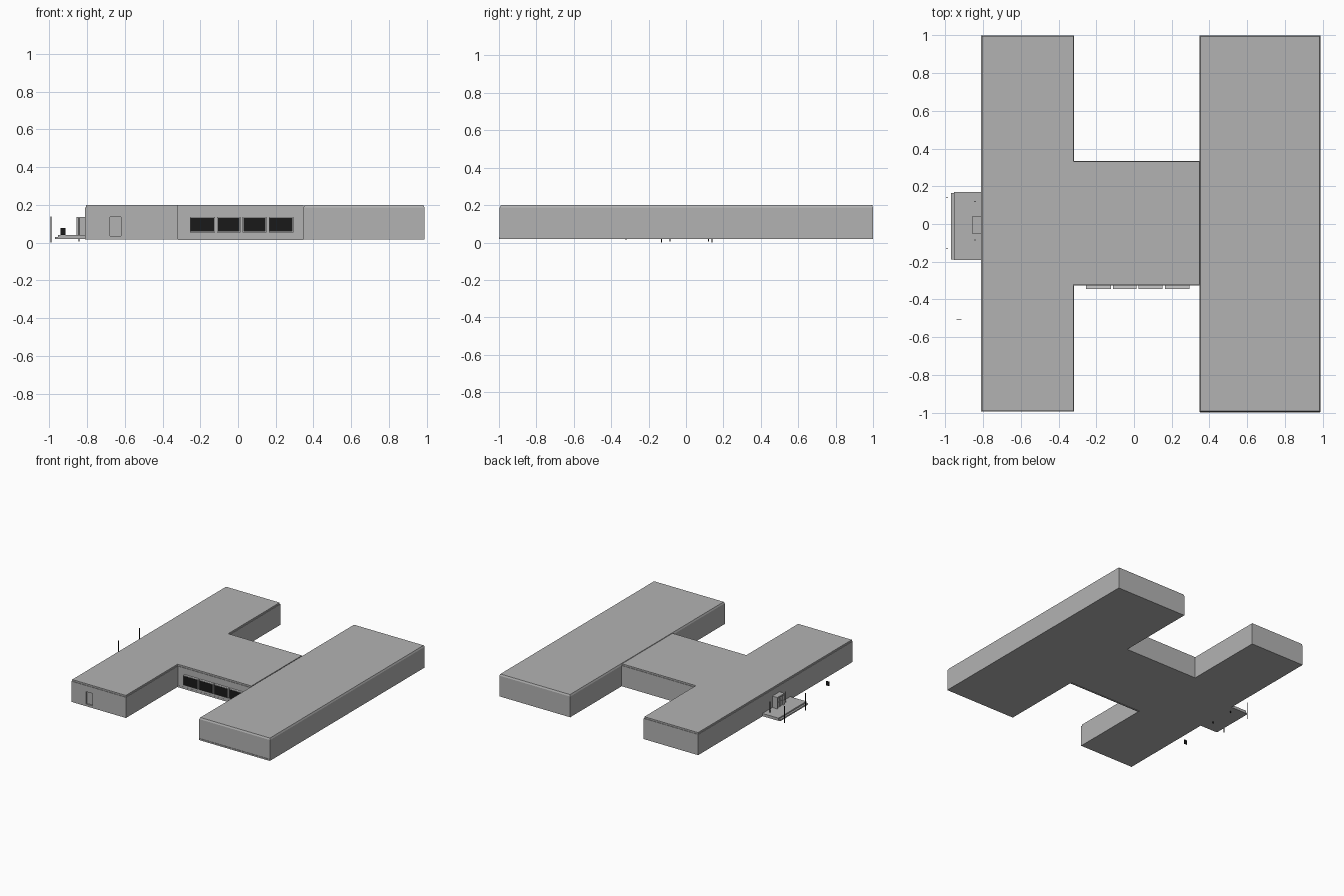
import bpy, bmesh

if "Cube" in bpy.data.objects:
    bpy.data.objects.remove(bpy.data.objects["Cube"])


def material(name, v):
    m = bpy.data.materials.new(name)
    m.diffuse_color = (v, v, v, 1)
    m.use_nodes = True
    m.node_tree.nodes["Principled BSDF"].inputs["Base Color"].default_value = m.diffuse_color
    return m


WALL = material("wall_grey", 0.45)
DARK = material("dark", 0.01)


def add_bmesh(name, bm, mat=WALL):
    bmesh.ops.recalc_face_normals(bm, faces=bm.faces)
    me = bpy.data.meshes.new(name)
    bm.to_mesh(me)
    bm.free()
    if mat:
        me.materials.append(mat)
    ob = bpy.data.objects.new(name, me)
    bpy.context.collection.objects.link(ob)
    return ob


def boxes(name, *dims, mat=WALL):
    bm = bmesh.new()
    for x0, x1, y0, y1, z0, z1 in dims:
        for v in bmesh.ops.create_cube(bm, size=1)['verts']:
            v.co = (x0 if v.co.x < 0 else x1, y0 if v.co.y < 0 else y1, z0 if v.co.z < 0 else z1)
    return add_bmesh(name, bm, mat)


def block(name, outline, z0, z1, inset=0.004, lip=0.013, sloped=False):
    """Flat-roofed prism whose top edge steps or slopes in to a slim roof rim."""
    bm = bmesh.new()
    base = bm.faces.new([bm.verts.new((x, y, z0)) for x, y in outline])
    ext = bmesh.ops.extrude_face_region(bm, geom=[base], use_keep_orig=True)['geom']
    top = [g for g in ext if isinstance(g, bmesh.types.BMFace)][0]
    for v in top.verts:
        v.co.z = z1 - lip
    top.normal_update()
    bmesh.ops.inset_region(bm, faces=[top], thickness=inset, use_even_offset=True)
    rim = list(top.verts)
    if not sloped:
        geom = bmesh.ops.extrude_face_region(bm, geom=[top])['geom']
        rim = [g for g in geom if isinstance(g, bmesh.types.BMVert)]
        if top.is_valid:
            bmesh.ops.delete(bm, geom=[top], context='FACES_ONLY')
    for v in rim:
        v.co.z = z1
    return add_bmesh(name, bm)


# left wing and connecting hall, one T-shaped block
left = block("left_wing_and_hall",
             [(-0.81, -0.994), (-0.317, -0.994), (-0.317, -0.325), (0.35, -0.325),
              (0.35, 0.335), (-0.317, 0.335), (-0.317, 1.0), (-0.81, 1.0)], 0.018, 0.2)

# right wing with front plinth
block("right_wing", [(0.347, -0.996), (0.988, -0.996), (0.988, 1.0), (0.347, 1.0)],
      0.018, 0.2, inset=0.006, sloped=True)
boxes("right_wing_plinth", (0.35, 0.985, -1.0, -0.99, 0.018, 0.03))

# recessed end door in the left wing
cutter = boxes("door_cutter", (-0.677, -0.62, -1.05, -0.982, 0.036, 0.137))
cutter.hide_render = True
cutter.hide_set(True)
cut = left.modifiers.new("door_recess", 'BOOLEAN')
cut.operation, cut.solver, cut.object = 'DIFFERENCE', 'EXACT', cutter

# row of four hall windows: pale casing with dark glass set into the front
for n, (a, b) in enumerate([(-0.255, -0.122), (-0.11, 0.013), (0.025, 0.15), (0.163, 0.293)], 1):
    z0, z1, f = 0.055, 0.135, 0.004
    boxes(f"window_casing_{n}", (a, b, -0.344, -0.32, z0, z1), mat=None)
    boxes(f"window_glass_{n}", (a + f, b - f, -0.3455, -0.343, z0 + f, z1 - f), mat=DARK)
boxes("hall_base_strip", (-0.317, 0.347, -0.326, -0.316, 0.015, 0.03))

# entrance terrace with step, porch and door
boxes("entrance_terrace", (-0.955, -0.805, -0.19, 0.17, 0.02, 0.042))
boxes("terrace_step", (-0.97, -0.94, -0.187, 0.165, 0.02, 0.031))
boxes("porch", (-0.855, -0.845, -0.052, -0.042, 0.04, 0.135), (-0.855, -0.845, 0.032, 0.042, 0.04, 0.135),
      (-0.855, -0.805, -0.052, 0.042, 0.123, 0.135),
      (-0.845, -0.805, -0.052, 0.042, 0.04, 0.13))
boxes("porch_door_bars", (-0.848, -0.844, -0.007, -0.003, 0.042, 0.123),
      (-0.848, -0.844, -0.042, 0.032, 0.08, 0.084))


def pole(name, x, y, z0, z1, r):
    bm = bmesh.new()
    bmesh.ops.create_cone(bm, cap_ends=True, segments=8, radius1=r, radius2=r, depth=z1 - z0)
    bmesh.ops.translate(bm, verts=bm.verts, vec=(x, y, (z0 + z1) / 2))
    return add_bmesh(name, bm, DARK)


# lamp poles and porch posts
for side, lamp_y, post_y in (("south", -0.13, -0.085), ("north", 0.14, 0.12)):
    pole(f"lamp_pole_{side}", -0.99, lamp_y, 0.0, 0.14, 0.003)
    pole(f"porch_post_{side}", -0.843, post_y, 0.005, 0.13, 0.003)

# small notice panel beside the wing
boxes("notice_panel", (-0.941, -0.915, -0.507, -0.503, 0.042, 0.078), mat=DARK)
